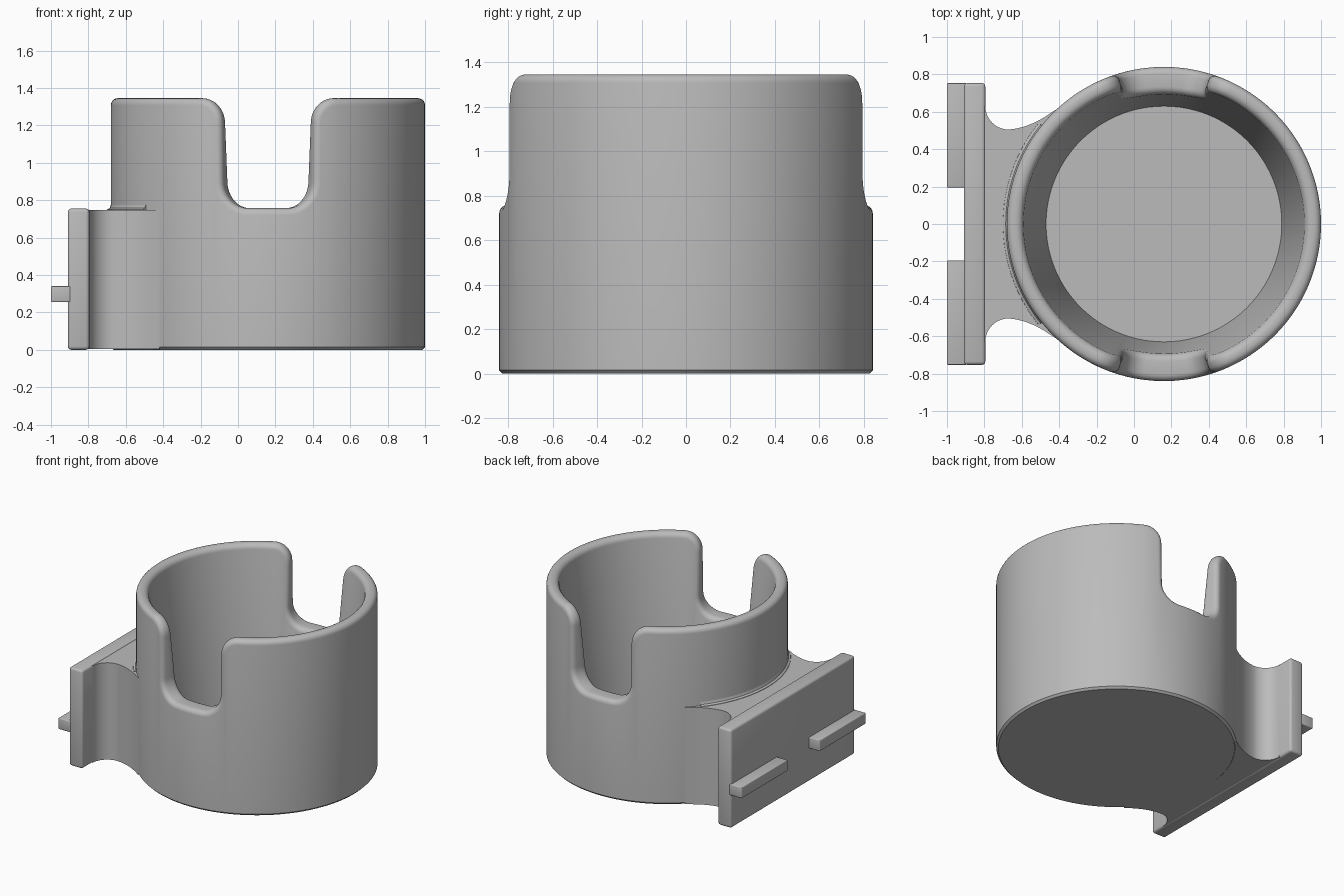
import bpy, bmesh
from math import pi, sin, cos, hypot, radians, sqrt
from mathutils import Matrix

cube = bpy.data.objects.get("Cube")
if cube:
    bpy.data.objects.remove(cube, do_unlink=True)

GREY = (0.5, 0.5, 0.5, 1)
mat = bpy.data.materials.new("plain grey")
mat.use_nodes = True
mat.diffuse_color = GREY
mat.node_tree.nodes["Principled BSDF"].inputs["Base Color"].default_value = GREY

CX, R, H = 0.16, 0.84, 1.345      # cup centre, outer radius, height
FLOOR, ROUND = 0.06, 0.037        # floor level, rim rounding


def finish(bm, name):
    bmesh.ops.recalc_face_normals(bm, faces=bm.faces)
    mesh = bpy.data.meshes.new(name)
    bm.to_mesh(mesh)
    bm.free()
    mesh.materials.append(mat)
    ob = bpy.data.objects.new(name, mesh)
    bpy.context.collection.objects.link(ob)
    return ob


def smooth(ob):
    bpy.ops.object.select_all(action='DESELECT')
    ob.select_set(True)
    bpy.context.view_layer.objects.active = ob
    bpy.ops.object.shade_smooth_by_angle(angle=radians(32))


def box(name, lo, hi, bevel):
    bm = bmesh.new()
    bmesh.ops.create_cube(bm, size=1)
    for v in bm.verts:
        v.co = [a + (b - a) * (c + 0.5) for a, b, c in zip(lo, hi, v.co)]
    bmesh.ops.bevel(bm, geom=bm.edges[:], offset=bevel, segments=3,
                    profile=0.5, affect='EDGES')
    return finish(bm, name)


def rod_x(name, x0, x1, z, radius):
    bm = bmesh.new()
    bmesh.ops.create_cone(bm, cap_ends=True, segments=64, radius1=radius,
                          radius2=radius, depth=x1 - x0)
    bm.transform(Matrix.Translation(((x0 + x1) / 2, 0, z)) @ Matrix.Rotation(pi / 2, 4, 'Y'))
    ob = finish(bm, name)
    ob.hide_render = True
    return ob


def cut(ob, cutter):
    mod = ob.modifiers.new("cut", 'BOOLEAN')
    mod.operation, mod.solver, mod.object = 'DIFFERENCE', 'EXACT', cutter
    bpy.context.view_layer.objects.active = ob
    bpy.ops.object.modifier_apply(modifier=mod.name)


def arc(cu, cz, r, a0, a1, n=12):
    angles = [radians(a0 + (a1 - a0) * i / n) for i in range(n + 1)]
    return [(cu + r * cos(a), cz + r * sin(a)) for a in angles]


# Rim line of half the cup, unrolled: flat top dipping into one rounded notch
TOP_R, LOW_R, LOW_Z, W = 0.13, 0.14, 0.757, 0.253
end, start = -R * pi / 2, -(W + TOP_R)
side = [(end + (start - end) * i / 26, H) for i in range(26)]
side += arc(start, H - TOP_R, TOP_R, 90, 0)
side += arc(-W + 0.004 + LOW_R, LOW_Z + LOW_R, LOW_R, 180, 270)
side += [(-0.055, LOW_Z)]
half = side + [(0, LOW_Z)] + [(-u, z) for u, z in reversed(side)][:-1]
rim = [(u + k * pi * R, z) for k in (0, 1) for u, z in half]


def inner_radius(z):
    return 0.63 + 0.097 * (z - FLOOR)


def column(i):
    """Points of one wall section, from the underside over the rim to the floor."""
    (u0, z0), (u, z), (u1, z1) = rim[i - 1], rim[i], rim[(i + 1) % len(rim)]
    du, dz = abs(u1 - u0), z1 - z0
    length = hypot(du, dz)
    nu, nz = dz / length, -du / length

    def place(uu, r, zz):
        t = pi / 2 + uu / R
        return (CX + r * cos(t), r * sin(t), zz)

    base = u + nu * ROUND
    pts = [place(base, R - 0.015, 0), place(base, R, 0.015)]
    steps = [pi / 2 * k / 5 for k in range(6)]
    for a in steps:
        o = ROUND * (1 - sin(a))
        pts.append(place(u + nu * o, R - ROUND + ROUND * cos(a), z + nz * o))
    for a in reversed(steps):
        o = ROUND * (1 - sin(a))
        zz = z + nz * o
        pts.append(place(u + nu * o, inner_radius(zz) + ROUND - ROUND * cos(a), zz))
    pts.append(place(base, inner_radius(FLOOR), FLOOR))
    return pts


# Cup with tapered bore, rounded rim and two notches
bm = bmesh.new()
cols = [[bm.verts.new(p) for p in column(i)] for i in range(len(rim))]
for i, c in enumerate(cols):
    d = cols[(i + 1) % len(cols)]
    for k in range(len(c) - 1):
        bm.faces.new((c[k], d[k], d[k + 1], c[k + 1]))
bm.faces.new([c[0] for c in cols])
bm.faces.new([c[-1] for c in cols])
smooth(finish(bm, "cup"))

# Neck flaring from the mounting plate into the cup wall
flare = [(-0.85, 0.63), (-0.795, 0.63)]
flare += arc(-0.67, 0.63, 0.125, 180, 270, 10)[1:]
flare += [(-0.63, 0.51), (-0.58, 0.523), (-0.53, 0.543), (-0.48, 0.57), (-0.42, 0.61)]
flare += [(CX - sqrt(0.81 ** 2 - y * y), y) for y in [0.57 - 0.57 * i / 14 for i in range(14)]]
middle = [(CX - 0.81, 0)]
outline = flare + middle + [(x, -y) for x, y in reversed(flare)]
bm = bmesh.new()
face = bm.faces.new([bm.verts.new((x, y, 0.003)) for x, y in outline])
ext = bmesh.ops.extrude_face_region(bm, geom=[face])
for v in ext["geom"]:
    if isinstance(v, bmesh.types.BMVert):
        v.co.z = 0.747
neck = finish(bm, "neck")

# Mounting plate, with an arch underneath and a screw hole shared with the neck
plate = box("mounting_plate", (-0.91, -0.753, 0), (-0.795, 0.753, 0.755), 0.018)
arch = rod_x("arch_cutter", -1.0, -0.5, -0.2, 0.36)
hole = rod_x("hole_cutter", -1.0, -0.74, 0.3, 0.055)
for ob in (plate, neck):
    for cutter in (arch, hole):
        cut(ob, cutter)
    smooth(ob)
for cutter in (arch, hole):
    bpy.data.objects.remove(cutter, do_unlink=True)

# Two locating rails on the back of the plate
for name, y0, y1 in (("rail_rear", 0.195, 0.753), ("rail_front", -0.753, -0.195)):
    smooth(box(name, (-1.0, y0, 0.255), (-0.895, y1, 0.34), 0.006))

# Thin fillet where the neck's top meets the cup
bm = bmesh.new()
rings = []
for i in range(33):
    t = pi + (i / 16 - 1) * 0.68
    section = [(R - 0.01, 0.74), (R + 0.022, 0.74), (R + 0.02, 0.75),
               (R + 0.006, 0.758), (R, 0.775), (R - 0.01, 0.775)]
    rings.append([bm.verts.new((CX + r * cos(t), r * sin(t), z)) for r, z in section])
for a, b in zip(rings, rings[1:]):
    for k in range(len(a)):
        j = (k + 1) % len(a)
        bm.faces.new((a[k], b[k], b[j], a[j]))
bm.faces.new(rings[0])
bm.faces.new(rings[-1])
smooth(finish(bm, "neck_fillet"))
